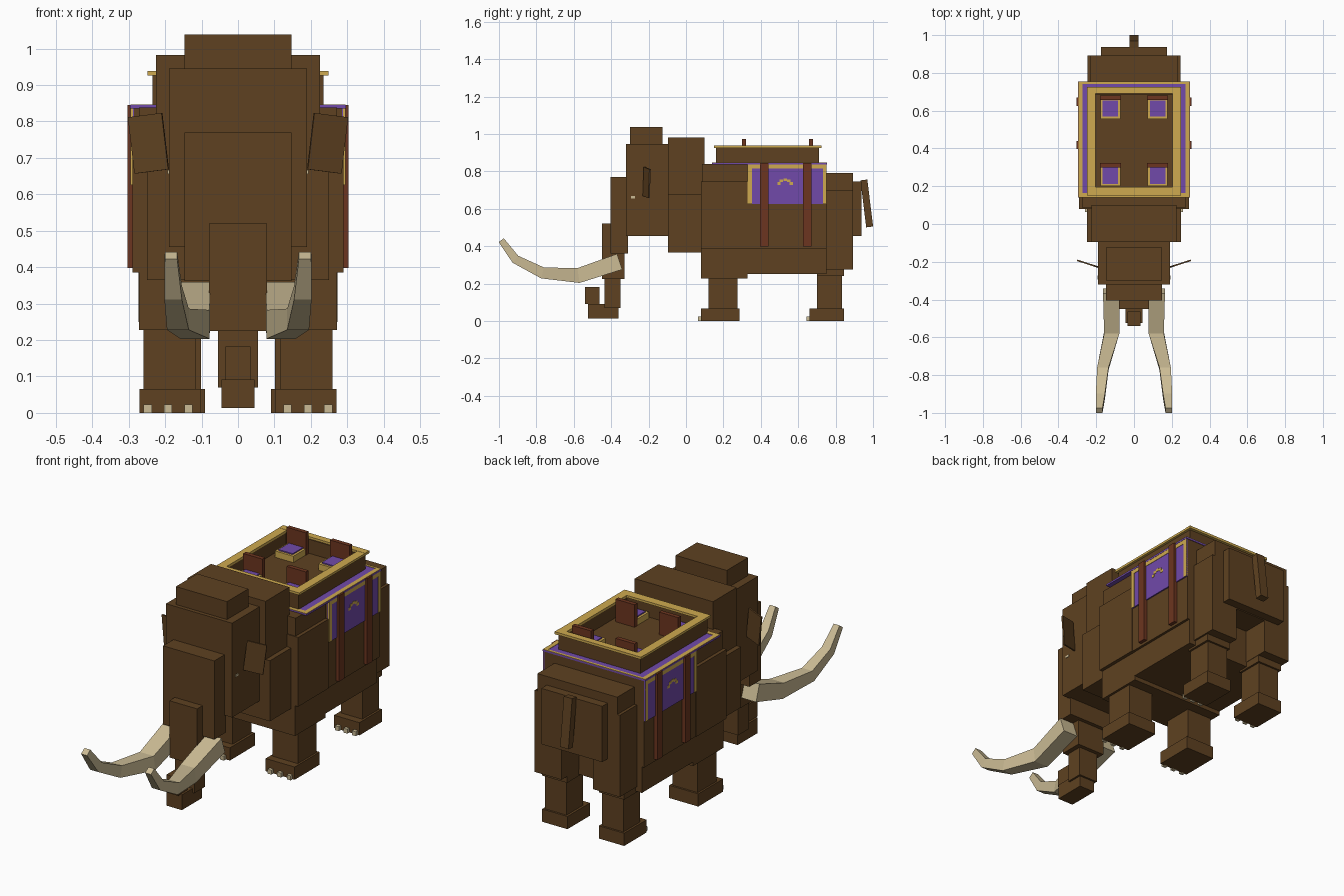
import bpy, bmesh, math
from mathutils import Vector, Euler


def material(name, rgb):
    m = bpy.data.materials.new(name)
    m.diffuse_color = (*rgb, 1)
    return m


HIDE = material("brown hide", (0.112, 0.053, 0.015))
PURPLE = material("purple cloth", (0.165, 0.068, 0.40))
GOLD = material("gold trim", (0.62, 0.40, 0.08))
IVORY = material("ivory", (0.60, 0.50, 0.30))
LEATHER = material("red leather", (0.150, 0.036, 0.014))


def finish(name, bm, mat):
    bmesh.ops.recalc_face_normals(bm, faces=bm.faces)
    me = bpy.data.meshes.new(name)
    bm.to_mesh(me)
    bm.free()
    me.materials.append(mat)
    ob = bpy.data.objects.new(name, me)
    bpy.context.collection.objects.link(ob)
    return ob


def box(name, mat, x, y, z, rot=(0, 0, 0)):
    """Box from (min, max) ranges, turned about its own centre."""
    bm = bmesh.new()
    bmesh.ops.create_cube(bm, size=1)
    for v in bm.verts:
        v.co = Vector((v.co.x * (x[1] - x[0]), v.co.y * (y[1] - y[0]), v.co.z * (z[1] - z[0])))
    ob = finish(name, bm, mat)
    ob.location = [(r[0] + r[1]) / 2 for r in (x, y, z)]
    ob.rotation_euler = Euler([math.radians(a) for a in rot])
    return ob


def mid(name, mat, half, y, z, rot=(0, 0, 0)):
    return box(name, mat, (-half, half), y, z, rot)


def pair(name, mat, x, y, z, rot=(0, 0, 0)):
    box(name + "_right", mat, x, y, z, rot)
    box(name + "_left", mat, (-x[1], -x[0]), y, z, (rot[0], -rot[1], -rot[2]))


# Head, face and trunk
mid("head_crown", HIDE, 0.147, (-0.30, -0.125), (0.94, 1.038))
mid("head", HIDE, 0.19, (-0.32, -0.09), (0.455, 0.945))
mid("face", HIDE, 0.147, (-0.405, -0.31), (0.362, 0.77))
mid("upper_trunk", HIDE, 0.08, (-0.45, -0.33), (0.225, 0.52))
mid("lower_trunk", HIDE, 0.055, (-0.437, -0.35), (0.07, 0.24))
mid("trunk_curl", HIDE, 0.045, (-0.525, -0.36), (0.013, 0.092))
mid("trunk_tip", HIDE, 0.034, (-0.54, -0.463), (0.09, 0.182))
pair("ear", HIDE, (0.197, 0.295), (-0.214, -0.206), (0.662, 0.818), (0, 7, 18))
pair("eye", IVORY, (0.188, 0.193), (-0.293, -0.272), (0.656, 0.667))

# Neck, body, hips and tail
mid("neck_upper", HIDE, 0.225, (-0.095, 0.10), (0.66, 0.982))
mid("neck_lower", HIDE, 0.25, (-0.095, 0.10), (0.365, 0.68))
mid("shoulder_top", HIDE, 0.272, (0.085, 0.34), (0.735, 0.838))
mid("shoulder", HIDE, 0.29, (0.08, 0.33), (0.385, 0.745))
mid("chest", HIDE, 0.272, (0.08, 0.33), (0.228, 0.39))
mid("body", HIDE, 0.286, (0.33, 0.752), (0.385, 0.838))
mid("belly", HIDE, 0.273, (0.33, 0.752), (0.25, 0.39))
mid("hip", HIDE, 0.23, (0.74, 0.893), (0.45, 0.79))
pair("hip_side", HIDE, (0.09, 0.245), (0.74, 0.893), (0.275, 0.70))
mid("rump", HIDE, 0.175, (0.88, 0.938), (0.455, 0.745))
mid("tail", HIDE, 0.024, (0.948, 0.985), (0.502, 0.755), (7, 0, 0))

# Legs, feet and toenails: y ranges and x ranges for each end
for name, leg, foot, leg_x, foot_x, top in (
        ("front", (0.12, 0.275), (0.08, 0.285), (0.115, 0.26), (0.103, 0.27), 0.26),
        ("back", (0.70, 0.835), (0.66, 0.845), (0.102, 0.225), (0.09, 0.236), 0.28)):
    pair(name + "_leg", HIDE, leg_x, leg, (0.06, top))
    pair(name + "_foot", HIDE, foot_x, foot, (0, 0.066))
    step = (foot_x[1] - foot_x[0]) / 3
    for i in range(3):
        x = foot_x[0] + step * (i + 0.6)
        pair(f"{name}_toenail_{i}", IVORY, (x - 0.011, x + 0.011),
             (foot[0] - 0.017, foot[0] + 0.005), (0, 0.023))
pair("back_thigh", HIDE, (0.092, 0.236), (0.70, 0.845), (0.24, 0.34))

# Curved tusks: square rings (x, y, z, half thickness) swept along the curve
RINGS = [(0.120, -0.355, 0.317, 0.044), (0.118, -0.575, 0.243, 0.040),
         (0.165, -0.767, 0.257, 0.030), (0.178, -0.912, 0.330, 0.024),
         (0.184, -0.988, 0.432, 0.017)]
for side, s in (("right", 1), ("left", -1)):
    bm = bmesh.new()
    rows = []
    for i, (x, y, z, h) in enumerate(RINGS):
        a, b = RINGS[max(i - 1, 0)], RINGS[min(i + 1, len(RINGS) - 1)]
        up = Vector((0, -(b[2] - a[2]), b[1] - a[1])).normalized() * -h
        rows.append([bm.verts.new((s * (x + u * h), y + w * up.y, z + w * up.z))
                     for u, w in ((-1, -1), (1, -1), (1, 1), (-1, 1))])
    for p, q in zip(rows, rows[1:]):
        for k in range(4):
            n = (k + 1) % 4
            bm.faces.new((p[k], p[n], q[n], q[k]))
    bm.faces.new(rows[0])
    bm.faces.new(rows[-1])
    finish("tusk_" + side, bm, IVORY)

# Saddle cloth on the back with gold edging
mid("saddle_cloth", PURPLE, 0.296, (0.14, 0.755), (0.836, 0.845))
pair("cloth_edge", GOLD, (0.272, 0.295), (0.14, 0.755), (0.844, 0.847))
mid("cloth_front_edge", GOLD, 0.295, (0.14, 0.165), (0.844, 0.847))
mid("cloth_back_edge", GOLD, 0.295, (0.742, 0.755), (0.844, 0.847))

# Hanging side cloth, gold border, crest and straps
pair("side_cloth", PURPLE, (0.284, 0.293), (0.33, 0.752), (0.625, 0.84))
pair("side_trim_top", GOLD, (0.288, 0.295), (0.33, 0.752), (0.815, 0.838))
pair("side_trim_front", GOLD, (0.288, 0.295), (0.33, 0.352), (0.625, 0.838))
pair("side_trim_back", GOLD, (0.288, 0.295), (0.732, 0.752), (0.625, 0.838))
for i in range(5):
    a = math.radians(20 + 35 * i)
    y, z = 0.53 + 0.035 * math.cos(a), 0.725 + 0.03 * math.sin(a)
    pair(f"side_crest_{i}", GOLD, (0.288, 0.295), (y - 0.009, y + 0.009), (z - 0.007, z + 0.007))
for i, y in enumerate((0.418, 0.648)):
    pair(f"strap_{i}", LEATHER, (0.284, 0.304), (y - 0.022, y + 0.022), (0.398, 0.845))

# Riding platform: floor, walls and gold rail
mid("platform_floor", HIDE, 0.22, (0.17, 0.70), (0.84, 0.855))
pair("platform_wall", HIDE, (0.205, 0.235), (0.16, 0.71), (0.84, 0.928))
mid("platform_front_wall", HIDE, 0.235, (0.16, 0.19), (0.84, 0.928))
mid("platform_back_wall", HIDE, 0.235, (0.685, 0.71), (0.84, 0.928))
pair("side_rail", GOLD, (0.203, 0.248), (0.15, 0.725), (0.926, 0.938))
mid("front_rail", GOLD, 0.248, (0.15, 0.197), (0.926, 0.938))
mid("back_rail", GOLD, 0.248, (0.69, 0.725), (0.926, 0.939))

# Four seats with cushions and backrests
for i, y in enumerate((0.20, 0.557)):
    pair(f"seat_{i}", GOLD, (0.072, 0.178), (y, y + 0.104), (0.85, 0.888))
    pair(f"cushion_{i}", PURPLE, (0.084, 0.166), (y + 0.012, y + 0.098), (0.885, 0.894))
    pair(f"backrest_{i}", LEATHER, (0.07, 0.18), (y + 0.1, y + 0.122), (0.85, 0.972))
